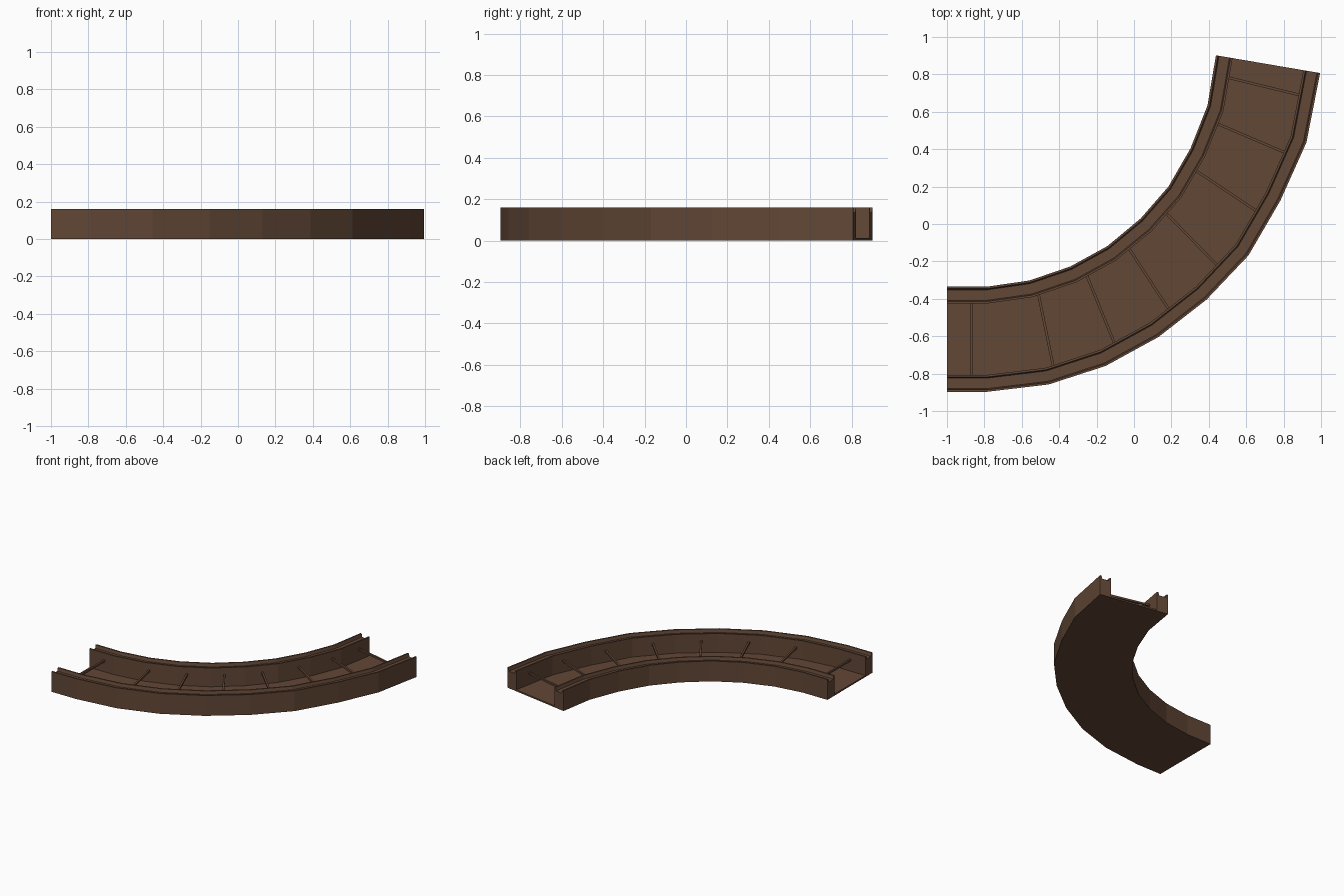
import bpy
import bmesh
from mathutils import Vector

cube = bpy.data.objects.get("Cube")
if cube:
    bpy.data.objects.remove(cube, do_unlink=True)

wood = bpy.data.materials.new("dark brown wood")
wood.use_nodes = True
BROWN = (0.122, 0.063, 0.037, 1)
wood.diffuse_color = BROWN
wood.node_tree.nodes["Principled BSDF"].inputs["Base Color"].default_value = BROWN

# Plan of the bend: outer and inner edge, station by station
OUTER = [(-1, -.897), (-.785, -.897), (-.457, -.858), (-.152, -.759), (.131, -.604),
         (.388, -.404), (.612, -.168), (.783, .126), (.922, .436), (.995, .807)]
INNER = [(-1, -.335), (-.785, -.335), (-.559, -.302), (-.34, -.227), (-.142, -.118),
         (.035, .029), (.184, .2), (.302, .404), (.393, .634), (.438, .902)]
WIDTH = 0.562
RAIL = 0.09
HEIGHT = 0.16
FLOOR = 0.012
LIP = 0.011
GROOVE = 0.135


def point(station, across, z):
    """Point at a station; across runs from the outer edge to the inner edge."""
    i = min(int(station), len(OUTER) - 2)
    t = station - i
    a = Vector(OUTER[i]).lerp(Vector(OUTER[i + 1]), t)
    b = Vector(INNER[i]).lerp(Vector(INNER[i + 1]), t)
    p = a.lerp(b, across / WIDTH)
    return Vector((p.x, p.y, z))


def finish(name, bm):
    bmesh.ops.recalc_face_normals(bm, faces=bm.faces)
    mesh = bpy.data.meshes.new(name)
    bm.to_mesh(mesh)
    bm.free()
    mesh.materials.append(wood)
    obj = bpy.data.objects.new(name, mesh)
    bpy.context.collection.objects.link(obj)
    return obj


def sweep(name, profile):
    """Sweep a closed (across, z) profile round the bend."""
    bm = bmesh.new()
    rings = [[bm.verts.new(point(s, a, z)) for a, z in profile] for s in range(len(OUTER))]
    n = len(profile)
    for r, q in zip(rings, rings[1:]):
        for k in range(n):
            bm.faces.new((r[k], r[(k + 1) % n], q[(k + 1) % n], q[k]))
    bm.faces.new(rings[0])
    bm.faces.new(rings[-1])
    return finish(name, bm)


# Floor
sweep("floor", [(0, 0), (WIDTH, 0), (WIDTH, FLOOR), (0, FLOOR)])

# Side rails with a shallow groove along the top
rail = [(0, FLOOR), (RAIL, FLOOR), (RAIL, HEIGHT), (RAIL - LIP, HEIGHT),
        (RAIL - LIP - .006, GROOVE), (LIP + .006, GROOVE), (LIP, HEIGHT), (0, HEIGHT)]
sweep("outer_rail", rail)
sweep("inner_rail", [(WIDTH - a, z) for a, z in rail])

# Crossbars between the rails
for n, s in enumerate((.61, 2.14, 3.28, 4.39, 5.52, 6.65, 7.72, 8.63)):
    start = point(s, RAIL - .01, .1)
    end = point(s, WIDTH - RAIL + .01, .1)
    along = (end - start).normalized()
    side = along.cross(Vector((0, 0, 1))) * .007
    up = Vector((0, 0, .007))
    bm = bmesh.new()
    ends = [[bm.verts.new(p + d) for d in (side + up, side - up, -side - up, up - side)]
            for p in (start, end)]
    for e in ends:
        bm.faces.new(e)
    for k in range(4):
        j = (k + 1) % 4
        bm.faces.new((ends[0][k], ends[0][j], ends[1][j], ends[1][k]))
    finish(f"crossbar_{n + 1}", bm)
